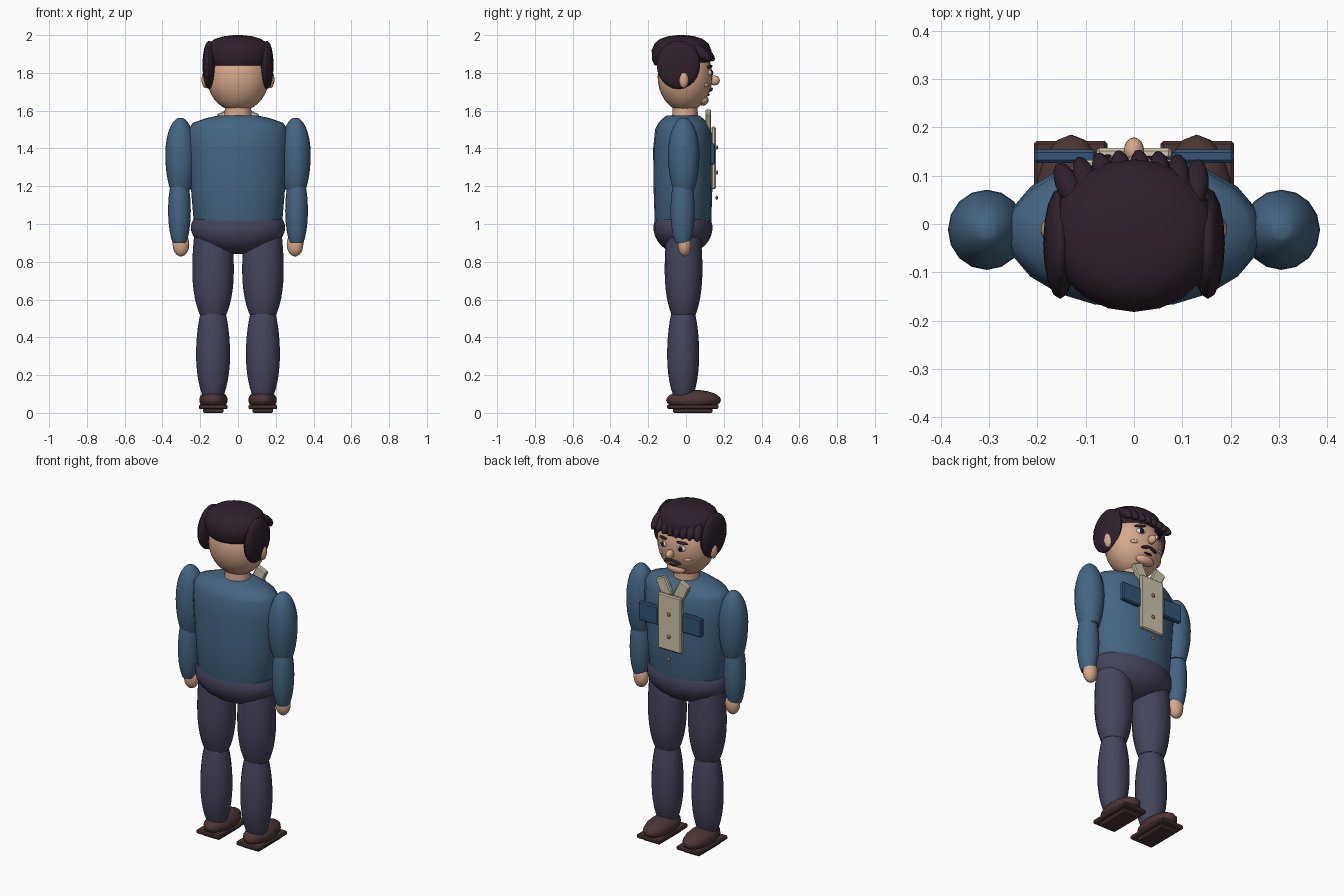
import bpy, bmesh
from math import sin, cos, pi, sqrt, radians
from mathutils import Vector, Euler

cube = bpy.data.objects.get("Cube")
if cube:
    bpy.data.objects.remove(cube, do_unlink=True)


def material(name, r, g, b):
    m = bpy.data.materials.new(name)
    m.use_nodes = True
    m.diffuse_color = (r, g, b, 1)
    bsdf = next(n for n in m.node_tree.nodes if n.type == 'BSDF_PRINCIPLED')
    bsdf.inputs["Base Color"].default_value = (r, g, b, 1)
    return m


SHIRT = material("shirt blue", .06, .13, .22)
POCKET = material("pocket blue", .035, .09, .18)
TROUSER = material("trouser navy", .06, .06, .11)
SKIN = material("skin", .68, .40, .27)
HAIR = material("dark hair", .028, .015, .026)
SHOE = material("shoe brown", .07, .036, .035)
CREAM = material("cream cloth", .62, .56, .42)
COPPER = material("copper button", .33, .18, .12)
BLACK = material("black", .01, .008, .01)
WHITE = material("eye white", .8, .78, .74)


def finish(name, bm, mat, smooth=True):
    bmesh.ops.recalc_face_normals(bm, faces=bm.faces)
    mesh = bpy.data.meshes.new(name)
    bm.to_mesh(mesh)
    bm.free()
    mesh.materials.append(mat)
    ob = bpy.data.objects.new(name, mesh)
    bpy.context.collection.objects.link(ob)
    if smooth:
        bpy.ops.object.select_all(action='DESELECT')
        ob.select_set(True)
        bpy.context.view_layer.objects.active = ob
        bpy.ops.object.shade_smooth_by_angle(angle=radians(45))
    return ob


def loft(name, rings, mat, x=0, y=0, n=16):
    """Stack of elliptical rings (z, radius x, radius y)."""
    bm = bmesh.new()
    loops = [[bm.verts.new((x + rx * cos(2 * pi * i / n), y + ry * sin(2 * pi * i / n), z))
              for i in range(n)] for z, rx, ry in rings]
    for a, b in zip(loops, loops[1:]):
        for i in range(n):
            j = (i + 1) % n
            bm.faces.new((a[i], a[j], b[j], b[i]))
    bm.faces.new(loops[0])
    bm.faces.new(loops[-1])
    return finish(name, bm, mat)


def limb(name, x, y, z0, z1, rx, ry, k0, k1, mat):
    """Barrel shape; k near 1 rounds an end off, smaller k leaves it blunt."""
    rings = []
    for i in range(15):
        s = -cos(pi * i / 14)
        f = sqrt(1 - (s * (k0 if s < 0 else k1)) ** 2)
        rings.append(((z0 + z1) / 2 + s * (z1 - z0) / 2, rx * f, ry * f))
    return loft(name, rings, mat, x, y)


def ball(name, loc, radii, mat, rot=(0, 0, 0), seg=16):
    bm = bmesh.new()
    bmesh.ops.create_uvsphere(bm, u_segments=seg, v_segments=max(8, seg * 3 // 4), radius=1)
    bmesh.ops.scale(bm, vec=radii, verts=bm.verts)
    ob = finish(name, bm, mat)
    ob.location, ob.rotation_euler = loc, Euler(rot)
    return ob


def box(name, loc, size, mat, rot=(0, 0, 0), bevel=.006):
    bm = bmesh.new()
    bmesh.ops.create_cube(bm, size=1)
    bmesh.ops.scale(bm, vec=size, verts=bm.verts)
    bmesh.ops.bevel(bm, geom=bm.edges[:], offset=bevel, segments=1, affect='EDGES')
    ob = finish(name, bm, mat, False)
    ob.location, ob.rotation_euler = loc, Euler(rot)
    return ob


# Torso, pelvis and neck
loft("shirt_torso", [(1.0, .225, .145), (1.02, .235, .15), (1.2, .25, .156), (1.4, .265, .158),
                     (1.5, .262, .148), (1.535, .24, .13), (1.56, .17, .105), (1.575, .1, .085)],
     SHIRT, y=-.016, n=20)
ball("pelvis", (0, -.016, .98), (.25, .156, .14), TROUSER, seg=20)
loft("neck", [(1.54, .075, .07), (1.63, .068, .065)], SKIN, y=-.005)

# Limbs, mirrored
for side, s in (("right", -1), ("left", 1)):
    limb(side + "_thigh", s * .132, -.013, .52, .98, .11, .1, .77, .5, TROUSER)
    limb(side + "_shin", s * .132, -.015, .08, .535, .09, .085, .83, .7, TROUSER)
    ball(side + "_shoe", (s * .13, .04, .068), (.075, .145, .054), SHOE)
    box(side + "_sole", (s * .131, .036, .032), (.152, .272, .024), SHOE)
    box(side + "_tread", (s * .131, .036, .012), (.11, .21, .024), SHOE)
    limb(side + "_upper_arm", s * .305, -.012, 1.18, 1.56, .08, .083, .75, .98, SHIRT)
    limb(side + "_forearm", s * .31, -.018, .9, 1.24, .06, .064, .8, .75, SHIRT)
    ball(side + "_hand", (s * .302, -.008, .892), (.044, .036, .064), SKIN)

    # Shirt pocket and collar wing
    box(side + "_pocket", (s * .143, .14, 1.37), (.128, .028, .11), POCKET)
    box(side + "_collar", (s * .058, .118, 1.545), (.07, .028, .11), CREAM, (0, s * radians(25), 0))

# Button strip
box("placket", (0, .146, 1.35), (.155, .023, .33), CREAM)
for i in range(3):
    ball("button", (0, .163, 1.405 - i * .133), (.011, .007, .011), COPPER, seg=10)

# Head
HEAD_Y, HEAD_Z, HEAD_R = -.005, 1.78, (.165, .145, .185)
ball("head", (0, HEAD_Y, HEAD_Z), HEAD_R, SKIN, seg=24)


def face(x, z, lift=0):
    """Point on the face surface."""
    f = 1 - (x / HEAD_R[0]) ** 2 - ((z - HEAD_Z) / HEAD_R[2]) ** 2
    return (x, HEAD_Y + HEAD_R[1] * sqrt(max(f, 0)) + lift, z)


ball("nose", face(0, 1.76, .012), (.021, .028, .026), SKIN)
ball("chin", face(0, 1.655, -.012), (.06, .03, .028), SKIN)
ball("mouth", face(0, 1.684), (.028, .007, .006), BLACK, seg=12)

for side, s in (("right", -1), ("left", 1)):
    turn = -s * radians(22)
    ball(side + "_ear", (s * .172, -.012, 1.765), (.021, .026, .045), SKIN)
    ball(side + "_eye", face(s * .06, 1.8), (.026, .01, .016), WHITE, (0, 0, turn), 12)
    ball(side + "_pupil", face(s * .059, 1.8, .006), (.014, .008, .015), BLACK, (0, 0, turn), 12)
    ball(side + "_brow", face(s * .062, 1.833, .003), (.034, .009, .008), HAIR,
         (0, s * radians(8), turn), 12)
    ball(side + "_moustache", face(s * .026, 1.712, .003), (.03, .01, .009), HAIR,
         (0, s * radians(15), turn / 2), 12)
    ball(side + "_cheek", face(s * .09, 1.735, -.002), (.022, .008, .011), SKIN,
         (0, 0, turn * 1.6), 12)

    # Hair over the ear
    ball(side + "_side_hair", (s * .153, -.04, 1.842), (.035, .115, .128), HAIR)

# Hair cap
loft("hair_cap", [(1.838, .15, .14), (1.865, .168, .155), (1.92, .174, .158), (1.955, .158, .143),
                  (1.98, .122, .112), (1.994, .075, .07), (2.0, .02, .02)],
     HAIR, y=-.024, n=20)

# Fringe strands leaning over the forehead
for i in range(8):
    x = -.155 + i * .041
    drop = .03 * (x / .16) ** 2
    top = Vector((x * .85 + .015, .04, 1.965 - drop))
    tip = Vector((x, .148 - drop, 1.868))
    aim = (tip - top).to_track_quat('Z', 'Y').to_euler()
    ball("fringe_strand", (top + tip) / 2, (.025, .027, (tip - top).length / 2 + .004), HAIR, aim, 12)
